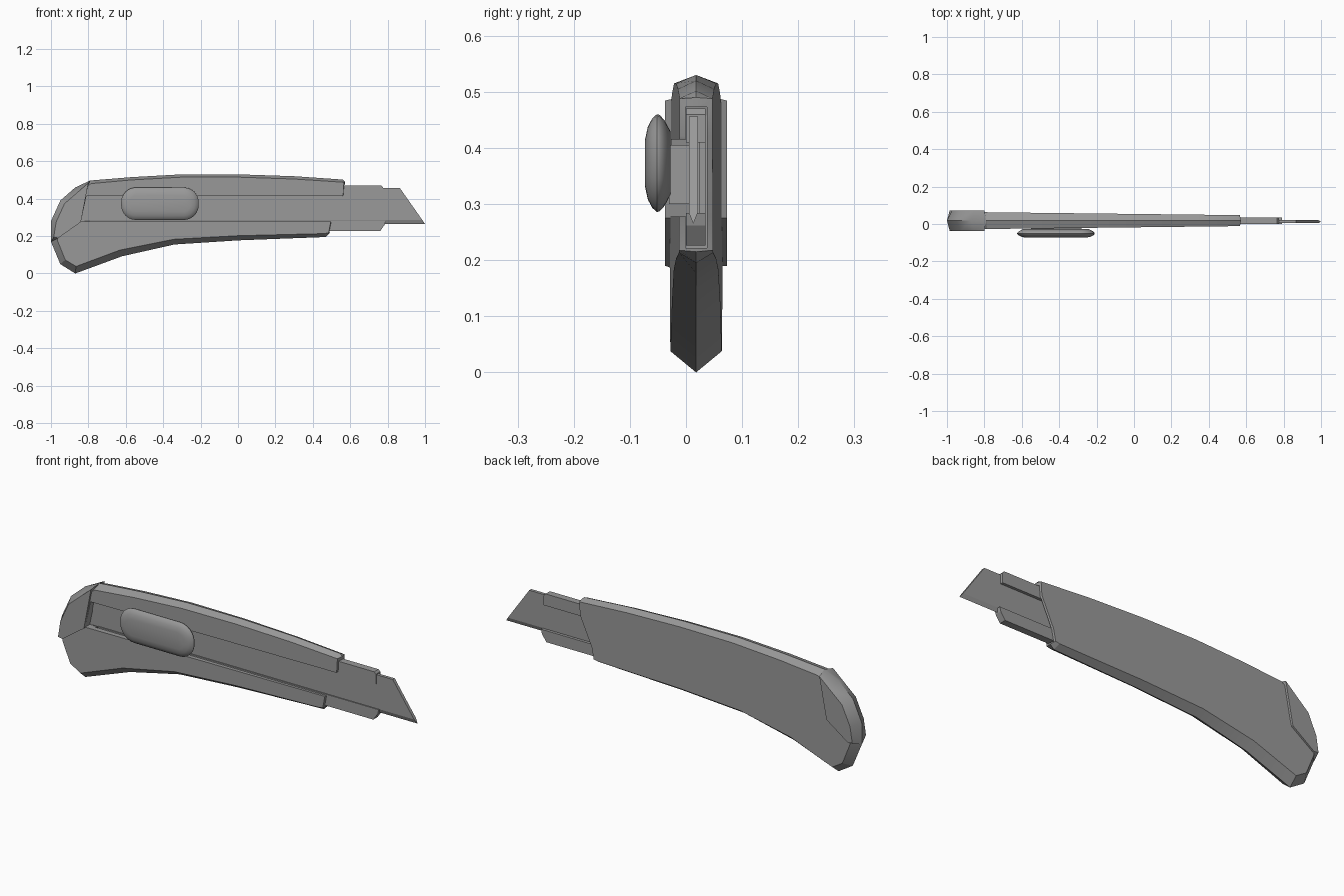
import bpy, bmesh, math
from mathutils import Vector

if "Cube" in bpy.data.objects:
    bpy.data.objects.remove(bpy.data.objects["Cube"])

C = 0.018  # mid-plane of the handle in y
GREY = bpy.data.materials.new("dark_grey")
GREY.diffuse_color = (.32, .32, .32, 1)
GREY.use_nodes = True
GREY.node_tree.nodes["Principled BSDF"].inputs["Base Color"].default_value = GREY.diffuse_color


def make(name, rings):
    """Skin a stack of equal-length rings and cap both ends."""
    bm = bmesh.new()
    vs = [[bm.verts.new(p) for p in r] for r in rings]
    n = len(vs[0])
    for a, b in zip(vs, vs[1:]):
        for i in range(n):
            j = (i + 1) % n
            bm.faces.new((a[i], a[j], b[j], b[i]))
    bm.faces.new(vs[0])
    bm.faces.new(vs[-1][::-1])
    bmesh.ops.recalc_face_normals(bm, faces=bm.faces)
    me = bpy.data.meshes.new(name)
    bm.to_mesh(me)
    bm.free()
    me.materials.append(GREY)
    ob = bpy.data.objects.new(name, me)
    bpy.context.collection.objects.link(ob)
    return ob


def prism(name, pts, y0, y1):
    return make(name, [[(x, y, z) for x, z in pts] for y in (y0, y1)])


def box(x0, x1, z0, z1):
    return [(x0, z0), (x0, z1), (x1, z1), (x1, z0)]


def inset(pts):
    """Move each (x, z, d) of a clockwise outline inward by its own d."""
    out = []
    for i, (x, z, d) in enumerate(pts):
        p = Vector((x, z))
        a = (p - Vector(pts[i - 1][:2])).normalized()
        q = pts[(i + 1) % len(pts)]
        b = (Vector(q[:2]) - p).normalized()
        t = (a + b).normalized()
        out.append((x + t.y * d, z - t.x * d))
    return out


def shell(name, pts, half):
    """Ridged slab: outline on the mid-plane, inset outline on both sides."""
    ins = inset(pts)
    mid = [(x, C, z) for x, z, d in pts]
    return make(name, [[(x, C - half(x), z) for x, z in ins], mid,
                       [(x, C + half(x), z) for x, z in ins]])


def select(ob):
    bpy.ops.object.select_all(action='DESELECT')
    ob.select_set(True)
    bpy.context.view_layer.objects.active = ob


def smooth(ob, angle):
    select(ob)
    bpy.ops.object.shade_smooth_by_angle(angle=math.radians(angle))


def cut(ob, cutter):
    m = ob.modifiers.new("cut", 'BOOLEAN')
    m.operation, m.solver, m.object = 'DIFFERENCE', 'EXACT', cutter
    select(ob)
    bpy.ops.object.modifier_apply(modifier=m.name)
    bpy.data.objects.remove(cutter)


# Handle, tapering towards the blade
rear = [(-1, .17), (-1, .28), (-.95, .39), (-.87, .46)]
handle = shell("handle", [(x, z, .035) for x, z in rear] + [
    (-.79, .497, .017), (-.57, .515, .015), (-.3, .53, .015), (0, .53, .015),
    (.3, .52, .015), (.56, .502, .015), (.572, .49, .006), (.566, .42, .004),
    (.5, .275, .004), (.49, .215, .006), (.47, .195, .02), (0, .177, .025),
    (-.34, .155, .028), (-.62, .092, .035), (-.87, 0, .038), (-.95, .05, .035)],
    lambda x: .045 - (x + .8) * .0115)

# Open slot on the front and the channel for blade and rails
cut(handle, prism("slot_cutter", [(-.84, .278), (-.81, .415), (.7, .415), (.7, .278)], -.2, .01))
cut(handle, prism("channel_cutter", box(-.8, .7, .222, .473), -.001, .037))
smooth(handle, 25)

# Raised cap over the rear end
cap = shell("end_cap", [(x, z, .028) for x, z in rear] +
            [(-.79, .497, .016), (-.84, .275, 0), (-.96, .19, 0)],
            lambda x: .055)
smooth(cap, 35)

# Sliding rails and their back plate
prism("upper_rail", [(-.79, .41), (-.79, .47), (.765, .47), (.775, .46), (.775, .41)], 0, .035)
prism("lower_rail", [(-.79, .226), (-.79, .284), (.79, .284), (.785, .262), (.76, .226)], 0, .035)
prism("rail_back", box(-.79, .45, .28, .415), .024, .035)

# Blade with a slanted tip and bevelled cutting edge
by, bh = .013, .008
top, edge = [(-.82, .456), (.866, .456)], [(1, .265), (-.82, .265)]
mid = [(.986, .285), (-.82, .285)]
make("blade", [[(x, by - bh, z) for x, z in top + mid],
               [(x, by, z) for x, z in top + edge],
               [(x, by + bh, z) for x, z in top + mid]])

# Thumb slider with rounded ends, and the stem that joins it to the blade
rings = []
for y, d in ((-.028, .03), (-.038, .011), (-.047, .001), (-.052, 0),
             (-.060, .007), (-.068, .022), (-.073, .045)):
    ring, r = [], .08 - d
    for k, (cx, cz) in enumerate(((-.29, .38), (-.545, .38), (-.545, .366), (-.29, .366))):
        for s in range(7):
            a = (k + s / 6) * math.pi / 2
            ring.append((cx + r * math.cos(a), y, cz + r * math.sin(a)))
    rings.append(ring)
smooth(make("thumb_slider", rings), 45)
prism("slider_stem", box(-.55, -.28, .3, .405), -.03, .006)
